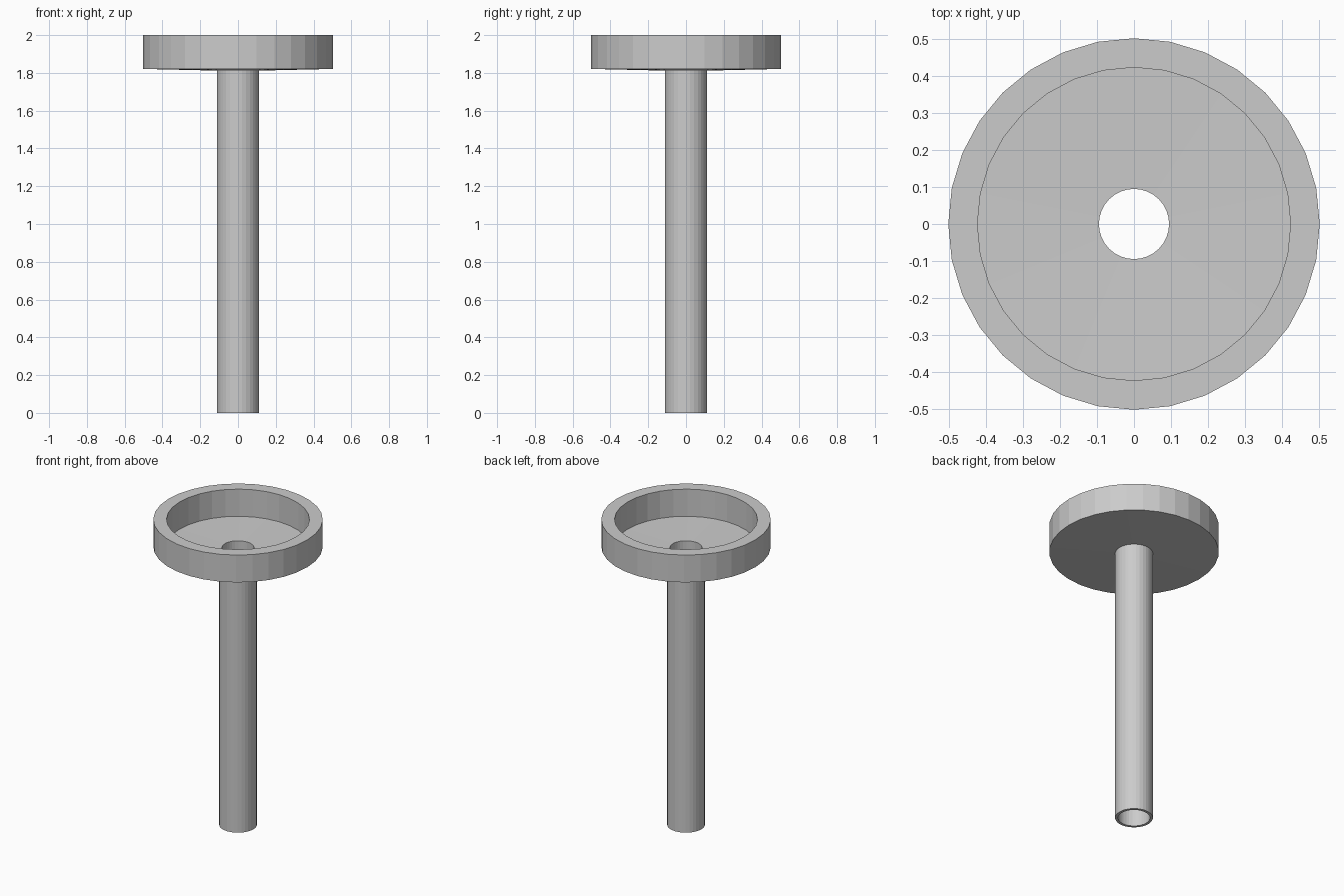
import bpy, bmesh
from math import cos, sin, tau

if "Cube" in bpy.data.objects:
    bpy.data.objects.remove(bpy.data.objects["Cube"])

SIDES = 32


def lathe(name, profile):
    """Spin a closed (radius, z) profile around the z axis."""
    bm = bmesh.new()
    rings = [[bm.verts.new((r * cos(tau * i / SIDES), r * sin(tau * i / SIDES), z))
              for i in range(SIDES)] for r, z in profile]
    for a, b in zip(rings, rings[1:] + rings[:1]):
        for i in range(SIDES):
            j = (i + 1) % SIDES
            bm.faces.new((a[i], a[j], b[j], b[i]))
    bmesh.ops.recalc_face_normals(bm, faces=bm.faces)
    mesh = bpy.data.meshes.new(name)
    bm.to_mesh(mesh)
    bm.free()
    obj = bpy.data.objects.new(name, mesh)
    bpy.context.collection.objects.link(obj)
    return obj


# Hollow stem flowing into a shallow dish with a thin, slightly conical floor
lathe("dish_and_stem", [
    (0.112, 0.0), (0.112, 1.812),      # stem outside
    (0.503, 1.821), (0.503, 2.0),      # underside and outer wall
    (0.424, 2.0), (0.424, 1.822),      # rim and inner wall
    (0.095, 1.815), (0.095, 0.0),      # floor and bore
])
